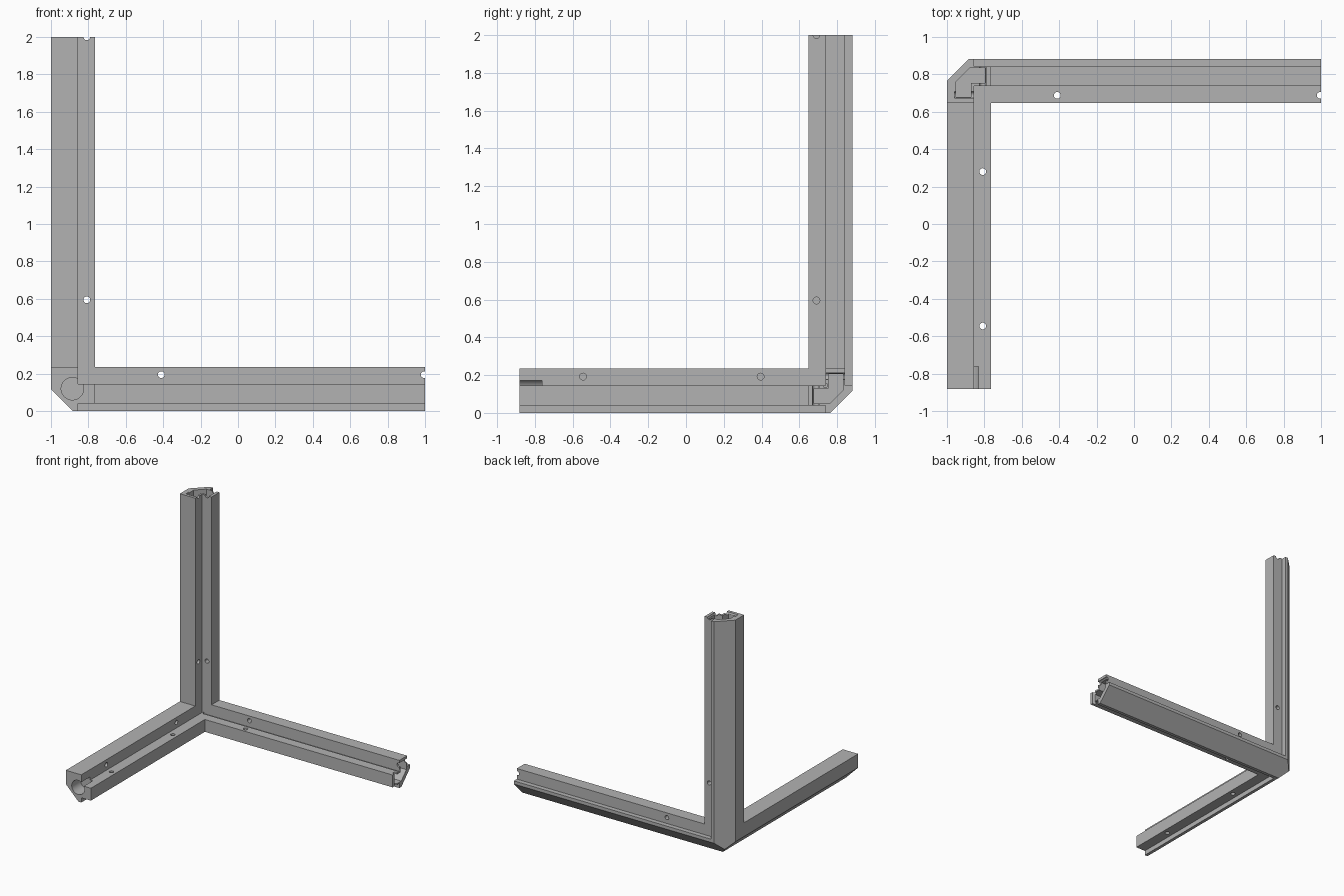
import bpy, bmesh, math
from mathutils import Vector

cube = bpy.data.objects.get("Cube")
if cube:
    bpy.data.objects.remove(cube)

SIZE = (2.0, 1.765, 2.0)   # lengths of the three bars from the corner
WIDE = 0.235               # overall bar width
ARM = 0.145                # thickness of each arm of the angle section
STEP = 0.04                # rebate depth on the outer faces
BEVEL = 0.118              # outer edge bevel
FAR = 3.0

metal = bpy.data.materials.new("mid_grey")
metal.use_nodes = True
grey = (0.45, 0.45, 0.45, 1)
metal.diffuse_color = grey
metal.node_tree.nodes["Principled BSDF"].inputs["Base Color"].default_value = grey


def to_world(p):
    """Distances from the outer corner to scene position."""
    return Vector((p[0] - 1, SIZE[1] / 2 - p[1], p[2]))


def prism(name, axis, profile, start, end):
    """Extrude a profile, given in the other two axes, along one axis."""
    bm = bmesh.new()
    rings = []
    for d in (start, end):
        ring = []
        for u, v in profile:
            p = [u, v]
            p.insert(axis, d)
            ring.append(bm.verts.new(to_world(p)))
        rings.append(ring)
    n = len(profile)
    for ring in rings:
        bm.faces.new(ring)
    for i in range(n):
        j = (i + 1) % n
        bm.faces.new((rings[0][i], rings[0][j], rings[1][j], rings[1][i]))
    bmesh.ops.recalc_face_normals(bm, faces=bm.faces)
    mesh = bpy.data.meshes.new(name)
    bm.to_mesh(mesh)
    bm.free()
    mesh.materials.append(metal)
    ob = bpy.data.objects.new(name, mesh)
    bpy.context.collection.objects.link(ob)
    return ob


def box(name, lo, hi):
    rect = [(lo[0], lo[1]), (hi[0], lo[1]), (hi[0], hi[1]), (lo[0], hi[1])]
    return prism(name, 2, rect, lo[2], hi[2])


def disc(u, v, r, n=24):
    return [(u + r * math.cos(math.tau * i / n), v + r * math.sin(math.tau * i / n))
            for i in range(n)]


frame = box("corner_frame", (0, 0, 0), SIZE)


def cut(cutter):
    cutter.hide_render = True
    mod = frame.modifiers.new("cut", "BOOLEAN")
    mod.operation = "DIFFERENCE"
    mod.solver = "EXACT"
    mod.object = cutter
    bpy.context.view_layer.objects.active = frame
    bpy.ops.object.modifier_apply(modifier=mod.name)
    bpy.data.objects.remove(cutter)


# Open space between the three bars, then the inner angle of the bars
for axis in range(3):
    lo = [WIDE] * 3
    lo[axis] = -1
    cut(box("opening", lo, (FAR, FAR, FAR)))
cut(box("inner_angle", (ARM, ARM, ARM), (FAR, FAR, FAR)))

# Rebates on the back and the underside
cut(box("back_rebate", (ARM, -1, ARM), (FAR, STEP, FAR)))
cut(box("bottom_rebate", (ARM, ARM, -1), (FAR, FAR, STEP)))

# Bevelled outer edge of each bar
for axis in range(3):
    cut(prism("edge_bevel", axis,
              [(-1, -1), (BEVEL + 1, -1), (-1, BEVEL + 1)], -1, FAR))

# Fine groove in the inner angle of the long horizontal bar
cut(box("groove", (0.16, 0.137, 0.137), (FAR, 0.155, 0.155)))

# Angled channel in the ends of the post and the long horizontal bar
hook = [(0.205, 0.05), (0.12, 0.05), (0.05, 0.12), (0.05, 0.205),
        (0.128, 0.205), (0.128, 0.128), (0.205, 0.128)]
for axis in (0, 2):
    cut(prism("end_channel", axis, hook, SIZE[axis] - 0.12, FAR))

# Round socket and slot in the front bar end
cut(prism("end_socket", 1, disc(0.115, 0.12, 0.06, 40), SIZE[1] - 0.12, FAR))
cut(box("end_slot", (0.12, SIZE[1] - 0.1, 0.12), (0.165, FAR, 0.172)))

# Screw holes: bore axis, the two cross positions, start of the bore
HOLE = 0.018
depth = SIZE[1] / 2
holes = []
for a in (0.59, 1.995):
    holes += [(1, a, 0.195, -1), (2, a, 0.195, -1)]
for c in (0.595, 2.0):
    holes += [(1, 0.192, c, -1), (0, 0.192, c, STEP)]
for y in (0.28, -0.545):
    holes.append((2, 0.192, depth - y, -1))
for y in (0.395, -0.545):
    holes.append((0, depth - y, 0.192, STEP))
for axis, u, v, start in holes:
    cut(prism("screw_hole", axis, disc(u, v, HOLE), start, FAR))

bpy.ops.object.select_all(action="DESELECT")
frame.select_set(True)
bpy.context.view_layer.objects.active = frame
bpy.ops.object.shade_smooth_by_angle(angle=math.radians(30))
